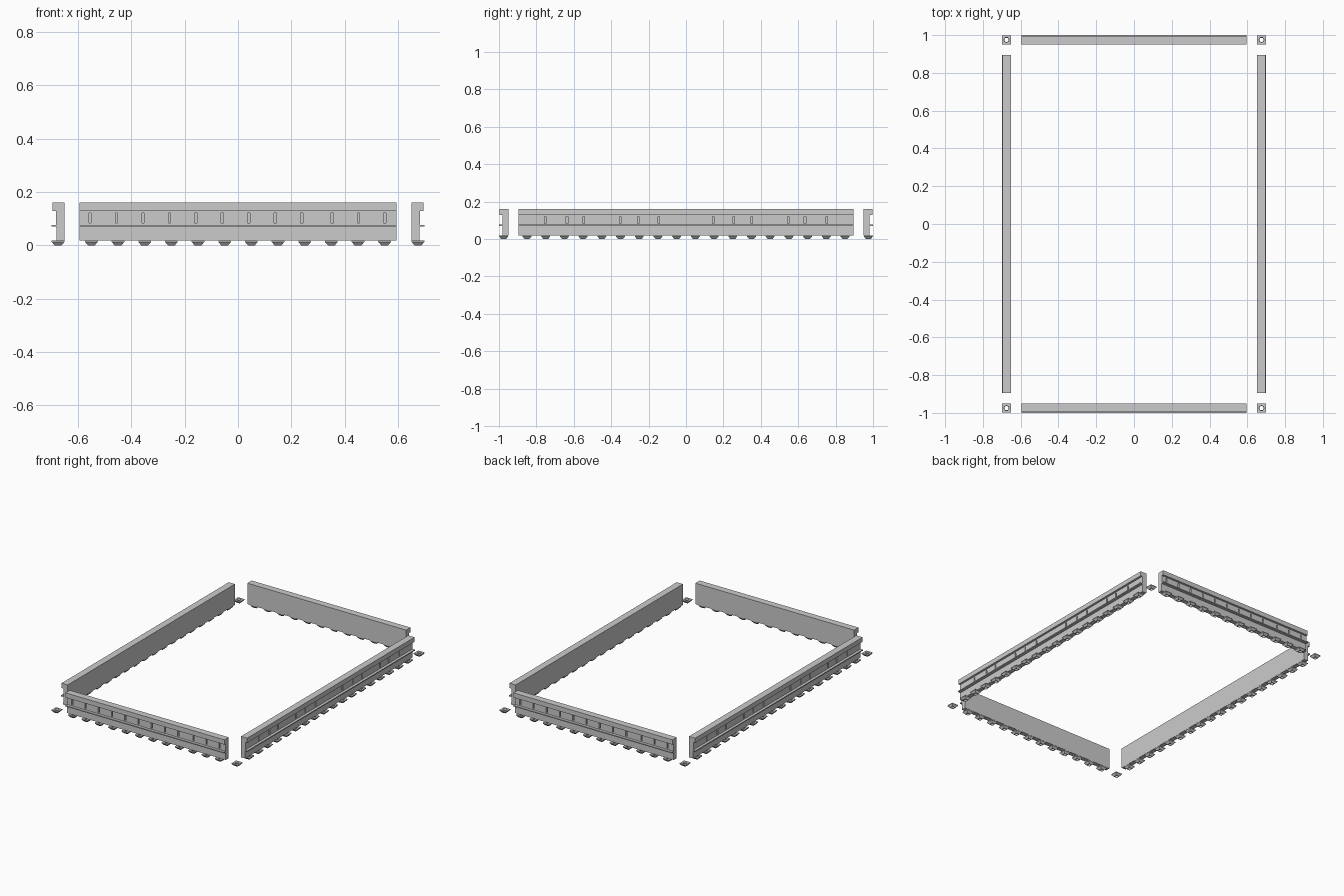
import bpy, bmesh, math
from mathutils import Matrix

if "Cube" in bpy.data.objects:
    bpy.data.objects.remove(bpy.data.objects["Cube"])

# Wall cross-section: (distance outwards from inner face, z)
PROFILE = [(0, .018), (.031, .018), (.031, .070), (.050, .070), (.050, .077),
           (.032, .077), (.032, .128), (.046, .128), (.046, .16), (0, .16)]


def make_object(name, bm):
    bmesh.ops.recalc_face_normals(bm, faces=bm.faces)
    me = bpy.data.meshes.new(name)
    bm.to_mesh(me)
    bm.free()
    ob = bpy.data.objects.new(name, me)
    bpy.context.collection.objects.link(ob)
    return ob


def add_foot(bm, x, y, half=.024, n=24):
    # tapered square foot with a round hole through it
    def ring(r, z, square):
        out = []
        for i in range(n):
            a = 2 * math.pi * i / n
            c, s = math.cos(a), math.sin(a)
            k = r / max(abs(c), abs(s)) if square else r
            out.append(bm.verts.new((x + c * k, y + s * k, z)))
        return out
    rings = [ring(half, .018, True), ring(half, .013, True),
             ring(half - .011, 0, True), ring(.011, 0, False),
             ring(.013, .018, False)]
    for k in range(len(rings)):
        a, b = rings[k], rings[(k + 1) % len(rings)]
        for i in range(n):
            j = (i + 1) % n
            bm.faces.new((a[i], a[j], b[j], b[i]))


def make_wall(name, half_len, inner, angle, slots, feet):
    # built facing -y, then turned into place
    turn = Matrix.Rotation(angle, 4, 'Z')
    bm = bmesh.new()
    face = bm.faces.new([bm.verts.new((-half_len, -inner - d, z)) for d, z in PROFILE])
    ext = bmesh.ops.extrude_face_region(bm, geom=[face])
    moved = [g for g in ext['geom'] if isinstance(g, bmesh.types.BMVert)]
    bmesh.ops.translate(bm, verts=moved, vec=(2 * half_len, 0, 0))
    wall = make_object(name + "_wall", bm)

    # narrow upright slots in the back of the channel
    bm = bmesh.new()
    for x in slots:
        bmesh.ops.create_cube(bm, size=1, matrix=Matrix.Translation((x, -inner - .028, .102))
                              @ Matrix.Diagonal((.009, .026, .037, 1)))
    cutter = make_object(name + "_slot_cutter", bm)
    cutter.hide_render = True
    mod = wall.modifiers.new("slots", 'BOOLEAN')
    mod.operation = 'DIFFERENCE'
    mod.solver = 'EXACT'
    mod.object = cutter
    bpy.context.view_layer.objects.active = wall
    bpy.ops.object.modifier_apply(modifier=mod.name)
    bpy.data.objects.remove(cutter)
    wall.data.transform(turn)

    # row of feet below the wall
    bm = bmesh.new()
    for i in range(feet):
        add_foot(bm, (i - (feet - 1) / 2) * .1, -inner - .025)
    make_object(name + "_feet", bm).data.transform(turn)


short_slots = [-.555 + .0993 * i for i in range(9)] + [.354, .452, .55]
half_slots = [.145, .255, .352, .546, .636, .752]
long_slots = half_slots + [-s for s in half_slots]

make_wall("front", .595, .95, 0, short_slots, 12)
make_wall("back", .595, .95, math.pi, short_slots, 12)
make_wall("right", .895, .65, math.pi / 2, long_slots, 18)
make_wall("left", .895, .65, -math.pi / 2, long_slots, 18)

# loose corner feet
for sx, nx in ((-1, "left"), (1, "right")):
    for sy, ny in ((-1, "front"), (1, "back")):
        bm = bmesh.new()
        add_foot(bm, sx * .675, sy * .975)
        make_object(f"corner_foot_{ny}_{nx}", bm)
